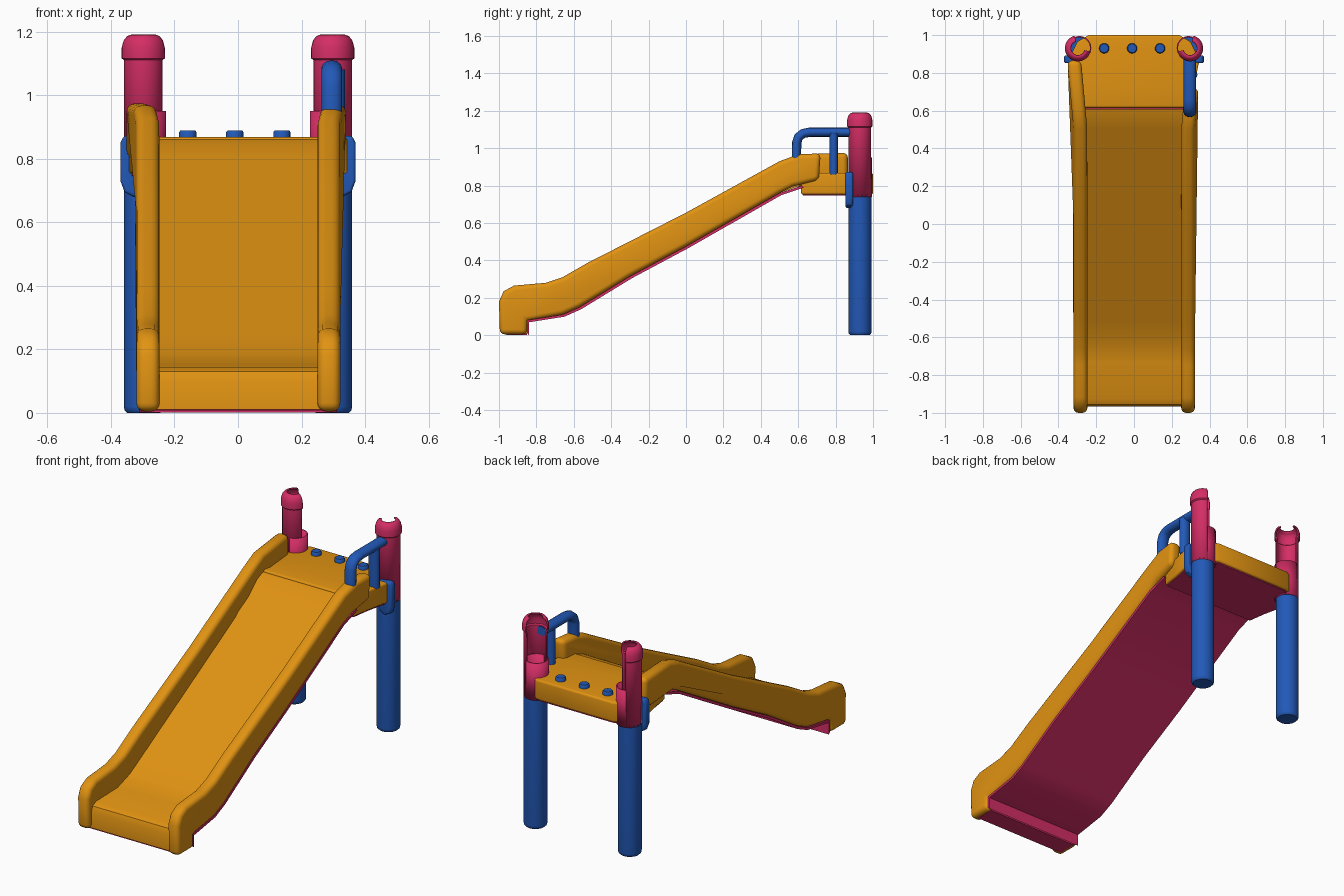
import bpy, bmesh, math
from mathutils import Vector

cube = bpy.data.objects.get("Cube")
if cube:
    bpy.data.objects.remove(cube, do_unlink=True)


def material(name, rgb):
    m = bpy.data.materials.new(name)
    m.use_nodes = True
    m.diffuse_color = (*rgb, 1)
    m.node_tree.nodes["Principled BSDF"].inputs["Base Color"].default_value = (*rgb, 1)
    return m


ORANGE = material("orange plastic", (0.75, 0.29, 0.006))
PINK = material("pink plastic", (0.66, 0.027, 0.13))
BLUE = material("blue plastic", (0.016, 0.10, 0.48))


def finish(name, bm, mat):
    mesh = bpy.data.meshes.new(name)
    bm.to_mesh(mesh)
    bm.free()
    mesh.materials.append(mat)
    ob = bpy.data.objects.new(name, mesh)
    bpy.context.collection.objects.link(ob)
    bpy.ops.object.select_all(action='DESELECT')
    ob.select_set(True)
    bpy.context.view_layer.objects.active = ob
    bpy.ops.object.shade_smooth_by_angle(angle=math.radians(40))
    return ob


def extrude(name, pts, axis, lo, hi, mat, bevel=0.0, bend=None):
    """Extrude a 2D outline along an axis from lo to hi, then round its edges."""
    def place(p, t):
        co = list(p)
        co.insert("xyz".index(axis), t)
        return Vector(co)
    bm = bmesh.new()
    a = [bm.verts.new(place(p, lo)) for p in pts]
    b = [bm.verts.new(place(p, hi)) for p in pts]
    bm.faces.new(a)
    bm.faces.new(b)
    for i in range(len(pts)):
        j = (i + 1) % len(pts)
        bm.faces.new((a[i], a[j], b[j], b[i]))
    bmesh.ops.recalc_face_normals(bm, faces=bm.faces)
    if bevel:
        sharp = [e for e in bm.edges if e.calc_face_angle() > math.radians(42)]
        bmesh.ops.bevel(bm, geom=sharp, offset=bevel, segments=4, profile=0.5,
                        affect='EDGES', clamp_overlap=True)
    if bend:
        for v in bm.verts:
            v.co.x += bend(v.co)
    return finish(name, bm, mat)


def lathe(name, profile, x, y, mat, start=0, end=360, steps=32, wall=0.0):
    """Turn an (r, z) profile about a vertical axis, fully or over a sector."""
    bm = bmesh.new()
    grid = []
    for i in range(steps + 1):
        t = math.radians(start + (end - start) * i / steps)
        grid.append([bm.verts.new((x + r * math.cos(t), y + r * math.sin(t), z))
                     for r, z in profile])
    for p, q in zip(grid, grid[1:]):
        for k in range(len(profile) - 1):
            bm.faces.new((p[k], q[k], q[k + 1], p[k + 1]))
    bmesh.ops.remove_doubles(bm, verts=bm.verts, dist=1e-5)
    ob = finish(name, bm, mat)
    if wall:
        mod = ob.modifiers.new("wall", 'SOLIDIFY')
        mod.thickness = wall
        mod.offset = -1
    return ob


def tube(name, points, x, radius, mat):
    """Oval tube following (y, z) points."""
    cu = bpy.data.curves.new(name, 'CURVE')
    cu.dimensions = '3D'
    cu.bevel_depth = radius
    cu.bevel_resolution = 4
    cu.use_fill_caps = True
    sp = cu.splines.new('POLY')
    sp.points.add(len(points) - 1)
    for p, (y, z) in zip(sp.points, points):
        p.co = (0, y, z, 1)
    cu.materials.append(mat)
    ob = bpy.data.objects.new(name, cu)
    ob.location.x = x
    ob.scale.x = 1.3
    bpy.context.collection.objects.link(ob)


# Side rails of the slide; the left-hand one in front view reaches the post
underside = [(0.5, 0.76), (0, 0.475), (-0.3, 0.315), (-0.57, 0.15),
             (-0.66, 0.11), (-0.85, 0.08)]
rail_top = [(-0.85, 0.005), (-0.995, 0.005), (-1.0, 0.18), (-0.975, 0.235), (-0.92, 0.265),
            (-0.75, 0.28), (-0.66, 0.31), (-0.52, 0.39), (0, 0.655), (0.5, 0.93), (0.6, 0.967)]
short_end = [(0.72, 0.972), (0.71, 0.83), (0.57, 0.795)]
long_end = [(0.865, 0.975), (0.865, 0.80), (0.57, 0.795)]


def flare(co):
    return math.copysign(max(0, co.y - 0.5) * 0.09, co.x)


extrude("left_rail", underside + rail_top + short_end, "x", 0.25, 0.322, ORANGE, 0.026, flare)
extrude("right_rail", underside + rail_top + long_end, "x", -0.32, -0.247, ORANGE, 0.026, flare)

# Sliding bed with its rounded front lip
bed = [(-0.85, 0.01), (-0.967, 0.01), (-0.967, 0.10), (-0.955, 0.13), (-0.925, 0.145),
       (-0.73, 0.15), (-0.62, 0.185), (-0.52, 0.24), (0, 0.53), (0.5, 0.81),
       (0.56, 0.843), (0.61, 0.86), (0.61, 0.80)]
extrude("slide_bed", underside + bed, "x", -0.27, 0.27, ORANGE)

# Pink skin beneath the slide
skin = [(0.62, 0.80)] + underside + [(-0.85, 0.012)]
skin += [(y + 0.01, z - 0.011) for y, z in reversed(skin)]
extrude("slide_underside", skin, "x", -0.312, 0.312, PINK)
extrude("lip_underside", [(-0.29, -0.96), (0.29, -0.96), (0.29, -0.85), (-0.29, -0.85)],
        "z", 0.002, 0.009, PINK)

# Platform, widening towards the posts
half = [(0.30, 0.615), (0.315, 0.72), (0.347, 0.87), (0.32, 0.925), (0.30, 0.965), (0.24, 1.0)]
plan = half + [(-x, y) for x, y in reversed(half)]
extrude("platform", plan, "z", 0.752, 0.868, ORANGE, 0.012)
extrude("platform_underside", [(x * 0.97, 0.8 + (y - 0.8) * 0.95) for x, y in plan],
        "z", 0.746, 0.754, PINK)

# Pegs along the back of the platform
for n in (-1, 0, 1):
    lathe("peg", [(0.027, 0.86), (0.027, 0.884), (0.023, 0.889), (0, 0.889)],
          -0.01 + n * 0.148, 0.93, BLUE, steps=16)

# Posts, open upper sleeves, collars and brackets on both sides
leg = [(0, 0), (0.052, 0), (0.06, 0.008), (0.062, 0.02), (0.062, 0.75), (0, 0.75)]
sleeve = [(0.062, 0.74), (0.062, 1.11), (0.069, 1.116), (0.069, 1.15), (0.063, 1.172),
          (0.052, 1.186), (0.038, 1.191)]
bracket = [(0.36, 0.872), (0.37, 0.85), (0.37, 0.73), (0.357, 0.695), (0.325, 0.678),
           (0.29, 0.70), (0.29, 0.872)]
for side, label in ((1, "left"), (-1, "right")):
    gap = 135 if side > 0 else 45
    lathe(label + "_post", leg, side * 0.297, 0.93, BLUE)
    lathe(label + "_sleeve", sleeve, side * 0.297, 0.93, PINK, gap + 60, gap + 300, wall=0.007)
    lathe(label + "_collar", [(0.063, 0.74), (0.063, 0.95)], side * 0.289, 0.932, PINK, wall=0.007)
    extrude(label + "_bracket", [(side * x, z) for x, z in bracket], "y", 0.852, 0.892,
            BLUE, 0.01)

# Grab handle on one side
tube("grab_handle", [(0.88, 1.085), (0.66, 1.085), (0.625, 1.078), (0.602, 1.06),
                     (0.592, 1.03), (0.59, 0.93)], 0.295, 0.025, BLUE)
tube("handle_support", [(0.79, 0.86), (0.79, 1.08)], 0.305, 0.024, BLUE)
